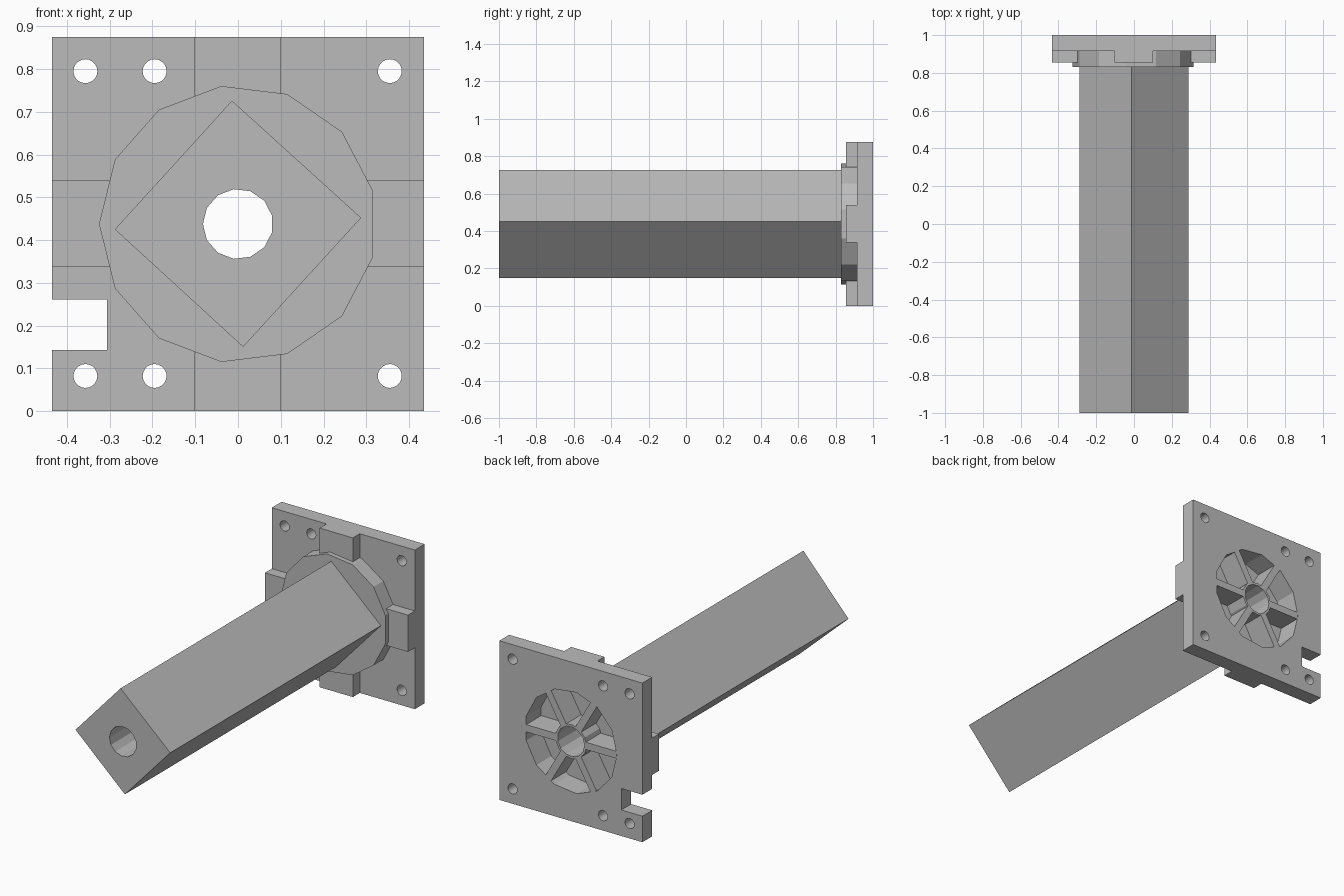
import bpy, bmesh, math

cube = bpy.data.objects.get("Cube")
if cube:
    bpy.data.objects.remove(cube, do_unlink=True)

grey = bpy.data.materials.new("plain_grey")
grey.use_nodes = True
COLOUR = (0.5, 0.5, 0.5, 1)
grey.diffuse_color = COLOUR
grey.node_tree.nodes["Principled BSDF"].inputs["Base Color"].default_value = COLOUR

CZ = 0.4375     # height of the tube axis
HALF = 0.435    # half width of the flange
BACK = 1.0


def prism(name, outline, y0, y1):
    """Extrude an (x, z) outline along y."""
    bm = bmesh.new()
    face = bm.faces.new([bm.verts.new((x, y0, z)) for x, z in outline])
    new = bmesh.ops.extrude_face_region(bm, geom=[face])["geom"]
    verts = [v for v in new if isinstance(v, bmesh.types.BMVert)]
    bmesh.ops.translate(bm, verts=verts, vec=(0, y1 - y0, 0))
    bmesh.ops.recalc_face_normals(bm, faces=bm.faces)
    mesh = bpy.data.meshes.new(name)
    bm.to_mesh(mesh)
    bm.free()
    mesh.materials.append(grey)
    obj = bpy.data.objects.new(name, mesh)
    bpy.context.collection.objects.link(obj)
    return obj


def rect(x0, x1, z0, z1):
    return [(x0, z0), (x1, z0), (x1, z1), (x0, z1)]


def ring(r, n, x=0, z=CZ):
    """Regular polygon with its first corner pointing to -x."""
    steps = [math.pi + math.tau * i / n for i in range(n)]
    return [(x + r * math.cos(a), z + r * math.sin(a)) for a in steps]


def cut(obj, cutters):
    for c in cutters:
        mod = obj.modifiers.new("cut", "BOOLEAN")
        mod.operation, mod.solver, mod.object = "DIFFERENCE", "EXACT", c
        c.hide_render = True
        c.hide_set(True)


# Main parts
flange = prism("flange_plate", rect(-HALF, HALF, 0, 2 * CZ), 0.915, BACK)
collar = prism("round_collar", ring(0.325, 13), 0.83, 0.92)
tube = prism("square_tube", [(-0.288, 0.425), (0.012, 0.15), (0.288, 0.452), (-0.014, 0.726)], -1, 0.86)
hub = prism("rear_hub", ring(0.095, 13), 0.86, BACK)

# Cutters: bore, rear recess, edge notch and screw holes
bore = prism("bore_cutter", ring(0.082, 13), -1.1, 1.1)
recess = prism("recess_cutter", ring(0.28, 13), 0.87, 1.1)
notch = prism("notch_cutter", rect(-0.5, -0.307, 0.143, 0.261), 0.8, 1.1)
holes = [prism("screw_hole_cutter", ring(0.028, 20, x, z), 0.8, 1.1)
         for x in (-0.357, -0.195, 0.355) for z in (0.082, 0.795)]
cut(flange, [recess, notch] + holes)
cut(collar, [bore, recess])
cut(tube, [bore])
cut(hub, [bore])

# Raised pads at the middle of each flange edge
prism("top_pad", rect(-0.102, 0.1, CZ + 0.3, 2 * CZ), 0.855, 0.92)
prism("bottom_pad", rect(-0.102, 0.1, 0, CZ - 0.3), 0.855, 0.92)
prism("left_pad", rect(0.3, HALF, 0.338, 0.54), 0.855, 0.92)
prism("right_pad", rect(-HALF, -0.3, 0.338, 0.54), 0.855, 0.92)

# Six radial ribs inside the rear recess
for i in range(6):
    a = math.radians(60 * i)
    c, s = math.cos(a), math.sin(a)
    outline = [(u * c - v * s, CZ + u * s + v * c)
               for u, v in rect(0.088, 0.277, -0.02, 0.02)]
    prism("rear_rib", outline, 0.865, BACK)
